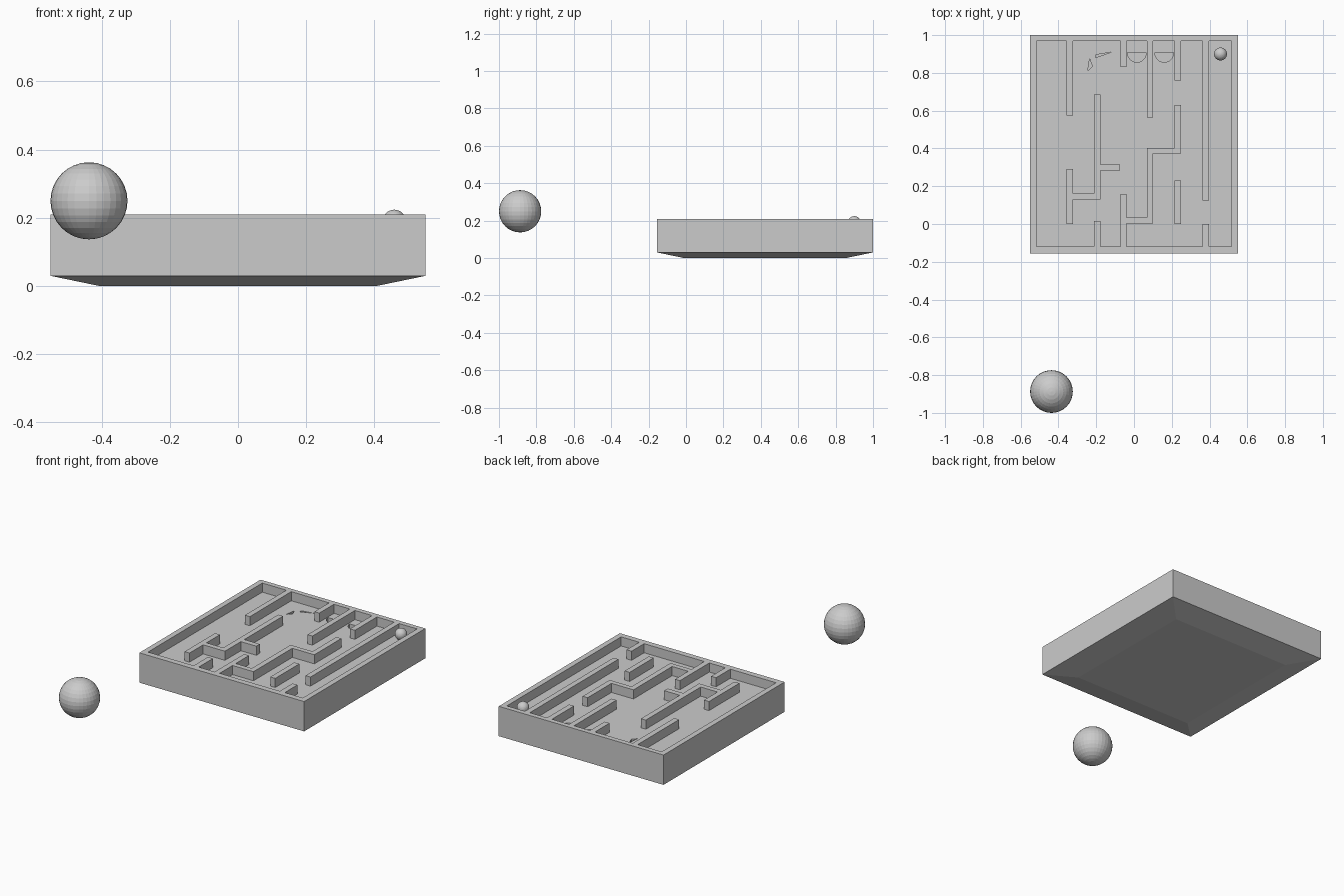
import bpy, bmesh, math

if "Cube" in bpy.data.objects:
    bpy.data.objects.remove(bpy.data.objects["Cube"])

FLOOR, TOP, DENT = 0.155, 0.21, 0.05


def make(name, bm):
    bmesh.ops.recalc_face_normals(bm, faces=bm.faces)
    me = bpy.data.meshes.new(name)
    bm.to_mesh(me)
    bm.free()
    ob = bpy.data.objects.new(name, me)
    bpy.context.collection.objects.link(ob)
    return ob


def prism(bm, outline, z0, z1):
    lo = [bm.verts.new((x, y, z0)) for x, y in outline]
    hi = [bm.verts.new((x, y, z1)) for x, y in outline]
    bm.faces.new(lo)
    bm.faces.new(hi)
    n = len(outline)
    for i in range(n):
        j = (i + 1) % n
        bm.faces.new((lo[i], lo[j], hi[j], hi[i]))


def ball(name, loc, r):
    bpy.ops.mesh.primitive_uv_sphere_add(segments=32, ring_count=16, radius=r, location=loc)
    bpy.context.object.name = name


# Tray: stacked rectangular loops (x0, x1, y0, y1, z), base chamfer to recessed floor
bm = bmesh.new()
rings = []
for x0, x1, y0, y1, z in [
    (-0.405, 0.405, -0.01, 0.855, 0),
    (-0.55, 0.55, -0.155, 1.0, 0.03),
    (-0.55, 0.55, -0.155, 1.0, TOP),
    (-0.517, 0.517, -0.12, 0.97, TOP),
    (-0.517, 0.517, -0.12, 0.97, FLOOR),
]:
    rings.append([bm.verts.new((x, y, z)) for x, y in ((x0, y0), (x1, y0), (x1, y1), (x0, y1))])
for a, b in zip(rings, rings[1:]):
    for i in range(4):
        j = (i + 1) % 4
        bm.faces.new((a[i], a[j], b[j], b[i]))
bm.faces.new(rings[0])
bm.faces.new(rings[-1])
tray = make("maze_tray", bm)

# Shallow floor pits: two half discs and two slivers
bm = bmesh.new()
for cx in (0.015, 0.16):
    arc = [math.pi + math.pi * i / 12 for i in range(13)]
    prism(bm, [(cx + 0.05 * math.cos(t), 0.908 + 0.052 * math.sin(t)) for t in arc], FLOOR - DENT, FLOOR + 0.03)
prism(bm, [(-0.235, 0.875), (-0.22, 0.835), (-0.245, 0.81)], FLOOR - DENT, FLOOR + 0.03)
prism(bm, [(-0.205, 0.895), (-0.12, 0.91), (-0.205, 0.88)], FLOOR - DENT, FLOOR + 0.03)
cutter = make("pit_cutter", bm)
cutter.hide_render = True
mod = tray.modifiers.new("pits", 'BOOLEAN')
mod.operation = 'DIFFERENCE'
mod.solver = 'EXACT'
mod.object = cutter
bpy.context.view_layer.objects.active = tray
bpy.ops.object.modifier_apply(modifier="pits")
bpy.data.objects.remove(cutter)

# Maze walls: plan outlines, flush with the rim
A, B, C, D, E, F = -0.34, -0.195, -0.055, 0.085, 0.232, 0.38
H = 0.0165


def bar(x0, y0, x1, y1):
    return [(x0, y0), (x1, y0), (x1, y1), (x0, y1)]


walls = [bar(c - H, y0, c + H, y1) for c, y0, y1 in [
    (A, 0.575, 0.97), (C, 0.83, 0.97), (D, 0.565, 0.97), (E, 0.76, 0.97),
    (F, 0.125, 0.97), (F, -0.12, 0.0), (E, 0.0, 0.23), (B, -0.12, 0.015)]]
# Stepped wall rising from the front rim
walls.append([
    (C - H, -0.12), (C + H, -0.12), (C + H, 0.003), (D + H, 0.003), (D + H, 0.373),
    (E + H, 0.373), (E + H, 0.63), (E - H, 0.63), (E - H, 0.403), (D - H, 0.403),
    (D - H, 0.034), (C + H, 0.034), (C + H - 0.001, 0.16), (C - H, 0.16)])
walls[-1][2:2] = []
# Free-standing branched wall
walls.append([
    (A - H, 0.0), (A + H, 0.0), (A + H, 0.13), (B + H, 0.13), (B + H, 0.282),
    (-0.075, 0.282), (-0.075, 0.315), (B + H, 0.315), (B + H, 0.685), (B - H, 0.685),
    (B - H, 0.162), (A + H, 0.162), (A + H, 0.29), (A - H, 0.29)])
bm = bmesh.new()
for w in walls:
    prism(bm, w, FLOOR, TOP)
make("maze_walls", bm)

# Balls: one in the maze corner, one large in front
ball("small_ball", (0.458, 0.9, 0.19), 0.034)
ball("large_ball", (-0.437, -0.887, 0.25), 0.113)
